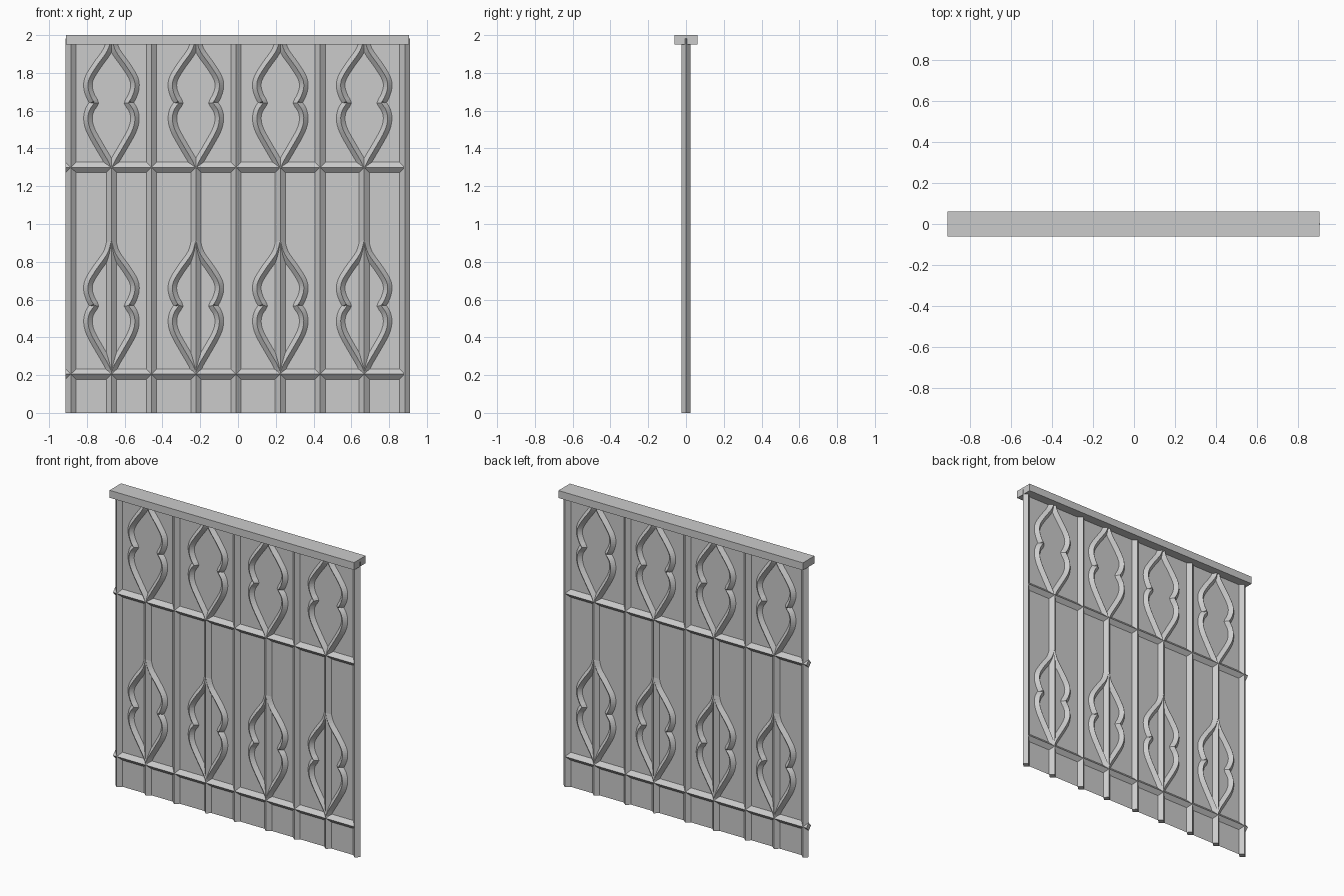
import bpy, bmesh
from mathutils import Vector

if "Cube" in bpy.data.objects:
    bpy.data.objects.remove(bpy.data.objects["Cube"])

HALF_W, HALF_D = 0.027, 0.024   # half diagonals of the diamond bars


def finish(name, bm):
    bmesh.ops.recalc_face_normals(bm, faces=bm.faces)
    me = bpy.data.meshes.new(name)
    bm.to_mesh(me)
    bm.free()
    ob = bpy.data.objects.new(name, me)
    bpy.context.collection.objects.link(ob)
    return ob


def sweep(name, path, w=HALF_W, d=HALF_D):
    """Diamond section swept along an (x, z) path."""
    bm = bmesh.new()
    pts = [Vector(p) for p in path]
    rings = []
    for i, p in enumerate(pts):
        t = (pts[min(i + 1, len(pts) - 1)] - pts[max(i - 1, 0)]).normalized()
        nx, nz = t.y * w, -t.x * w
        rings.append([bm.verts.new(c) for c in (
            (p.x + nx, 0, p.y + nz), (p.x, d, p.y),
            (p.x - nx, 0, p.y - nz), (p.x, -d, p.y))])
    for a, b in zip(rings, rings[1:]):
        for k in range(4):
            bm.faces.new((a[k], a[(k + 1) % 4], b[(k + 1) % 4], b[k]))
    bm.faces.new(rings[0])
    bm.faces.new(rings[-1])
    return finish(name, bm)


def smooth_path(ctrl, steps=4):
    """Catmull-Rom points through the control points."""
    c = [Vector(p) for p in ctrl]
    c = [2 * c[0] - c[1]] + c + [2 * c[-1] - c[-2]]
    out = []
    for i in range(1, len(c) - 2):
        a, b, e, f = c[i - 1:i + 3]
        for s in range(steps):
            t = s / steps
            out.append(0.5 * (2 * b + (e - a) * t + (2 * a - 5 * b + 4 * e - f) * t * t
                              + (3 * b - a - 3 * e + f) * t ** 3))
    return out + [c[-2]]


# thin backing sheet
bm = bmesh.new()
bm.faces.new([bm.verts.new(v) for v in (
    (-0.908, 0, 0), (0.908, 0, 0), (0.908, 0, 1.98), (-0.908, 0, 1.98))])
finish("backing_sheet", bm)

# top cap rail
bm = bmesh.new()
bmesh.ops.create_cube(bm, size=1)
for v in bm.verts:
    v.co = (v.co.x * 1.817 - 0.003, v.co.y * 0.122, v.co.z * 0.05 + 1.975)
finish("cap_rail", bm)

# full height posts
for i, x in enumerate((-0.885, -0.458, -0.01, 0.435, 0.883)):
    sweep(f"post_{i}", [(x, 0), (x, 1.982)])

# horizontal rails
for i, z in enumerate((0.205, 1.30)):
    sweep(f"horizontal_rail_{i}", [(-0.912, z), (0.877, z)])

# ornament outline: ogee upper lobe, cusp, lower lobe (relative to cusp height)
upper = smooth_path([(0.0, 0.345), (0.022, 0.275), (0.078, 0.195),
                     (0.117, 0.13), (0.124, 0.082), (0.11, 0.034), (0.09, 0.0)])
lower = smooth_path([(0.09, 0.0), (0.116, -0.04), (0.124, -0.09),
                     (0.108, -0.15), (0.058, -0.24), (0.02, -0.305), (0.0, -0.35)])
outline = upper + lower[1:]

# short bars with a lower and an upper ornament each
for i, x in enumerate((-0.67, -0.223, 0.224, 0.668)):
    sweep(f"ornament_bar_{i}", [(x, 0), (x, 1.30)])
    for level, z in (("lower", 0.568), ("upper", 1.642)):
        for side, s in (("left", -1), ("right", 1)):
            sweep(f"{level}_ornament_{side}_{i}",
                  [(x + s * p.x, z + p.y) for p in outline], w=0.023)
